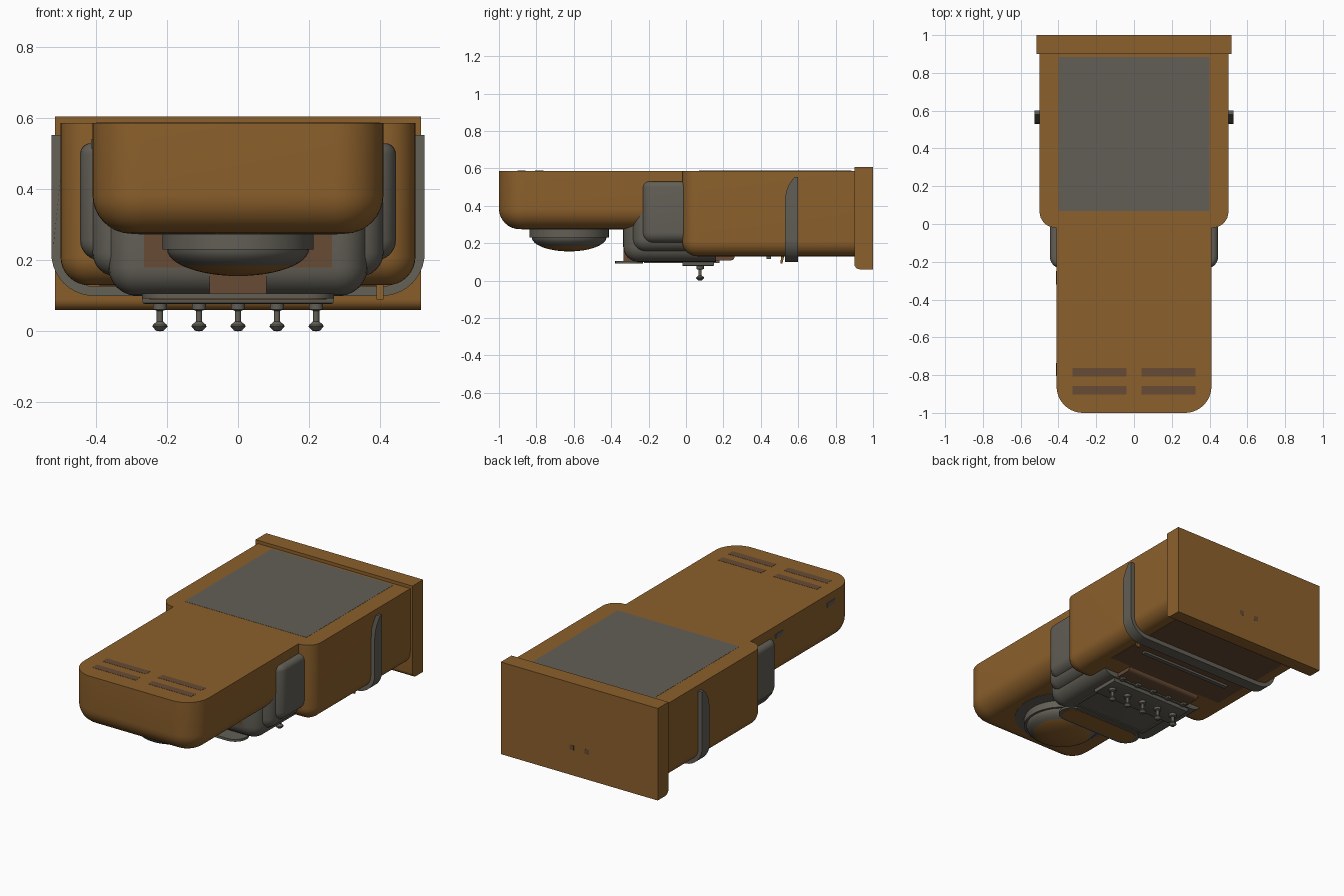
import bpy, bmesh, math
from mathutils import Vector

if "Cube" in bpy.data.objects:
    bpy.data.objects.remove(bpy.data.objects["Cube"])

def mat(name, c):
    m = bpy.data.materials.new(name)
    m.diffuse_color = (*c, 1)
    m.use_nodes = True
    m.node_tree.nodes["Principled BSDF"].inputs["Base Color"].default_value = m.diffuse_color
    return m

BROWN = mat("warm brown", (0.265, 0.118, 0.025))
GRAY = mat("warm gray", (0.122, 0.114, 0.092))
DARK = mat("reddish brown", (0.135, 0.07, 0.036))

def finish(name, bm, *mats):
    bmesh.ops.recalc_face_normals(bm, faces=bm.faces)
    me = bpy.data.meshes.new(name)
    bm.to_mesh(me)
    bm.free()
    ob = bpy.data.objects.new(name, me)
    bpy.context.collection.objects.link(ob)
    for m in mats:
        me.materials.append(m)
    bpy.ops.object.select_all(action='DESELECT')
    ob.select_set(True)
    bpy.context.view_layer.objects.active = ob
    bpy.ops.object.shade_smooth_by_angle(angle=math.radians(35))
    return ob

def box(name, lo, hi, m, bevels=()):
    """Box from corner to corner; bevels = (edge test, radius, segments) in turn."""
    bm = bmesh.new()
    bmesh.ops.create_cube(bm, size=1)
    for v in bm.verts:
        v.co = Vector([lo[i] + (v.co[i] + 0.5) * (hi[i] - lo[i]) for i in range(3)])
    for test, r, seg in bevels:
        es = [e for e in bm.edges if test(e.verts[0].co, e.verts[1].co)]
        bmesh.ops.bevel(bm, geom=es, offset=r, segments=seg, profile=0.5,
                        affect='EDGES', clamp_overlap=True)
    return finish(name, bm, m)

def at(axis, value):
    return lambda a, b: abs(a[axis] - value) < 1e-4 and abs(b[axis] - value) < 1e-4

def upright_front(y):
    return lambda a, b: abs(a.z - b.z) > 0.05 and at(1, y)(a, b)

def bottom_open_back(z, yb):
    return lambda a, b: at(2, z)(a, b) and not at(1, yb)(a, b)

def lathe(name, pts, loc, mats, n=40, cap_z=None):
    bm = bmesh.new()
    vs = [bm.verts.new((r + loc[0], loc[1], z + loc[2])) for r, z in pts]
    es = [bm.edges.new(p) for p in zip(vs, vs[1:])]
    bmesh.ops.spin(bm, geom=vs + es, cent=loc, axis=(0, 0, 1), angle=2 * math.pi,
                   steps=n, use_duplicate=False)
    bmesh.ops.remove_doubles(bm, verts=bm.verts, dist=1e-4)
    if cap_z is not None:
        for f in bm.faces:
            f.material_index = int(f.calc_center_median().z < cap_z)
    return finish(name, bm, *mats)

def prism(name, pts, place, depth, m):
    """Extrude a 2D outline; place maps (u, v) to 3D."""
    bm = bmesh.new()
    f = bm.faces.new([bm.verts.new(place(u, v)) for u, v in pts])
    r = bmesh.ops.extrude_face_region(bm, geom=[f])
    bmesh.ops.translate(bm, vec=depth, verts=[g for g in r['geom']
                        if isinstance(g, bmesh.types.BMVert)])
    return finish(name, bm, m)

def arc(cx, cy, r, a0, a1, n=10):
    return [(cx + r * math.cos(math.radians(a0 + (a1 - a0) * i / n)),
             cy + r * math.sin(math.radians(a0 + (a1 - a0) * i / n))) for i in range(n + 1)]

# main housings
box("front_housing", (-0.41, -1, 0.275), (0.41, 0.03, 0.587), BROWN,
    [(upright_front(-1), 0.14, 10), (bottom_open_back(0.275, 0.03), 0.11, 8)])
box("rear_housing", (-0.5, -0.02, 0.13), (0.5, 0.91, 0.587), BROWN,
    [(upright_front(-0.02), 0.085, 8), (bottom_open_back(0.13, 0.91), 0.08, 8)])
box("back_plate", (-0.515, 0.9, 0.06), (0.515, 1, 0.606), BROWN,
    [(lambda a, b: at(2, 0.06)(a, b) and at(1, 0.9)(a, b), 0.03, 5)])
box("top_panel", (-0.4, 0.07, 0.583), (0.4, 0.885, 0.588), GRAY)
box("rear_underside_panel", (-0.39, 0.27, 0.128), (0.39, 0.88, 0.134), DARK)

# stepped gray collar between the housings
for i, (x, y, z0, z1, r) in enumerate([(0.445, -0.235, 0.2, 0.53, 0.06),
                                       (0.41, -0.285, 0.155, 0.46, 0.07),
                                       (0.365, -0.335, 0.1, 0.37, 0.085)]):
    yb = 0.1 if i < 2 else 0.16
    box(f"collar_step_{i + 1}", (-x, y, z0), (x, yb, z1), GRAY,
        [(upright_front(y), r, 6),
         (bottom_open_back(z0, yb), r * 0.95, 6),
         (bottom_open_back(z1, yb), r * 0.5, 5)])
box("collar_front_patch", (-0.265, -0.337, 0.18), (0.265, -0.333, 0.3), DARK)
box("foot_bar_stem", (-0.08, -0.335, 0.1), (0.08, -0.26, 0.165), DARK)

# lens dome under the front housing
lathe("dome_surround", [(0, 0.273), (0.28, 0.273), (0.28, 0.28), (0, 0.28)],
      (0, -0.6, 0), [GRAY])
lathe("dome_ring", [(0, 0.285), (0.213, 0.285), (0.213, 0.23), (0.19, 0.23), (0, 0.235)],
      (0, -0.625, 0), [GRAY])
dome = [(0.2 * math.cos(t), 0.232 - 0.076 * math.sin(t))
        for t in [math.pi / 2 * i / 12 for i in range(13)]]
lathe("dome", dome, (0, -0.625, 0), [GRAY, BROWN], cap_z=0.185)

# foot bar
def stadium(hx, r):
    return arc(hx - r, 0, r, -90, 90) + arc(-hx + r, 0, r, 90, 270)
prism("foot_bar", stadium(0.27, 0.075), lambda u, v: (u, -0.305 + v, 0.092), (0, 0, 0.014), GRAY)
prism("foot_bar_pad", stadium(0.25, 0.058), lambda u, v: (u, -0.305 + v, 0.09), (0, 0, 0.005), BROWN)

# control panel with raised frame, knobs and ribs
box("control_panel", (-0.27, -0.02, 0.077), (0.27, 0.15, 0.11), GRAY,
    [(at(2, 0.077), 0.008, 2)])
for n, lo, hi in [("front", (-0.25, -0.225, 0.094), (0.25, -0.21, 0.102)),
                  ("left", (-0.25, -0.225, 0.094), (-0.235, -0.02, 0.102)),
                  ("right", (0.235, -0.225, 0.094), (0.25, -0.02, 0.102))]:
    box("panel_frame_" + n, lo, hi, GRAY)
box("rear_tray", (-0.25, 0.14, 0.108), (0.25, 0.26, 0.14), DARK,
    [(lambda a, b: at(2, 0.108)(a, b) and at(1, 0.26)(a, b), 0.02, 3)])
knob = [(0, 0), (0.011, 0.002), (0.021, 0.013), (0.02, 0.018), (0.009, 0.028),
        (0.009, 0.058), (0.02, 0.062), (0.02, 0.08)]
for i in range(5):
    x = -0.22 + 0.11 * i
    lathe(f"knob_{i + 1}", knob, (x, 0.075, 0), [GRAY], n=16)
    box(f"rib_{i + 1}", (x - 0.012, 0.14, 0.095), (x + 0.012, 0.18, 0.13), GRAY)

# U-shaped strap round the rear housing, its front edge curving back at the top
tops = [0.553, 0.545, 0.53, 0.51, 0.48, 0.44]
half = [(0.526, z) for z in tops] + arc(0.406, 0.22, 0.12, 0, -90)
inner = arc(0.4, 0.226, 0.1, -90, 0) + [(0.495, z) for z in reversed(tops)]
path = half + [(-x, z) for x, z in reversed(half)]
path += [(-x, z) for x, z in reversed(inner)] + inner
strap = prism("strap", path, lambda u, v: (u, 0.53, v), (0, 0.07, 0), GRAY)
for v in strap.data.vertices:
    if v.co.z > 0.44 and v.co.y < 0.54:
        v.co.y += 0.05 * ((v.co.z - 0.44) / 0.113) ** 2
box("under_rail", (-0.3, 0.43, 0.115), (0.3, 0.455, 0.14), GRAY)
prism("strap_hook", [(0.505, 0.09), (0.515, 0.09), (0.53, 0.15), (0.51, 0.15)],
      lambda u, v: (0.39, u, v), (0.02, 0, 0), BROWN)

# thin painted details: top slots, side marks, back holes
for s, side in ((-1, "left"), (1, "right")):
    xs = sorted((s * 0.04, s * 0.325))
    for j, y in enumerate((-0.785, -0.88)):
        box(f"top_slot_{side}_{j + 1}", (xs[0], y - 0.022, 0.584), (xs[1], y + 0.022, 0.588), DARK)
    box(f"back_hole_{side}", (s * 0.05 - 0.014, 0.996, 0.21), (s * 0.05 + 0.014, 1.001, 0.238), DARK)
for j, y in enumerate((-0.77, -0.285)):
    box(f"side_mark_{j + 1}", (-0.414, y - 0.035, 0.515), (-0.408, y + 0.035, 0.54), GRAY)
